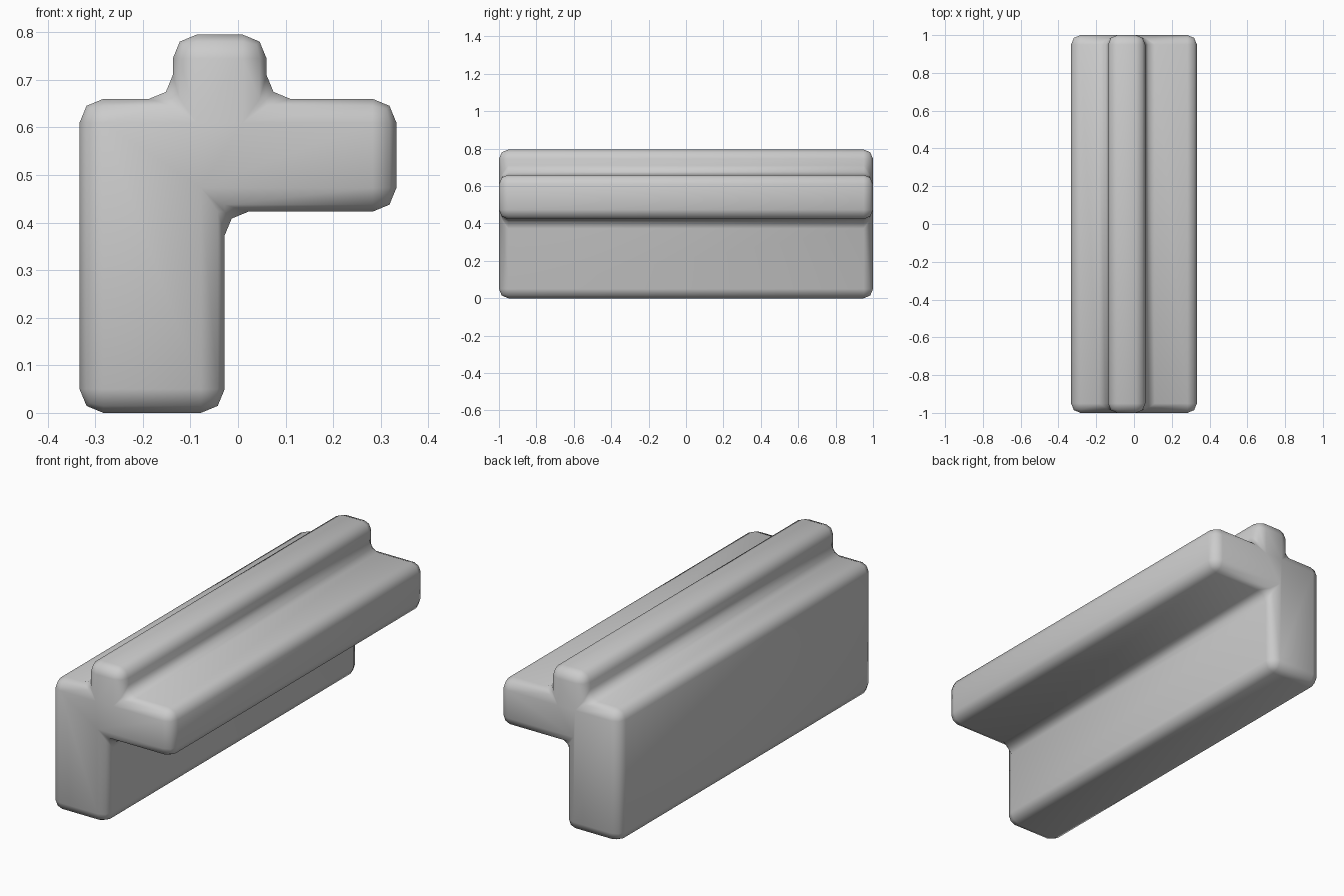
import bpy, bmesh

if "Cube" in bpy.data.objects:
    bpy.data.objects.remove(bpy.data.objects["Cube"])

# L-shaped cross-section with a ridge on top (x, z)
profile = [(-0.333, 0), (-0.028, 0), (-0.028, 0.423), (0.333, 0.423),
           (0.333, 0.66), (0.06, 0.66), (0.06, 0.795), (-0.137, 0.795),
           (-0.137, 0.66), (-0.333, 0.66)]

# Extrude the section along y
bm = bmesh.new()
face = bm.faces.new([bm.verts.new((x, -1, z)) for x, z in profile])
ext = bmesh.ops.extrude_face_region(bm, geom=[face], use_keep_orig=True)
bmesh.ops.translate(bm, vec=(0, 2, 0),
                    verts=[g for g in ext["geom"] if isinstance(g, bmesh.types.BMVert)])
bmesh.ops.recalc_face_normals(bm, faces=bm.faces[:])

# Round every edge
bmesh.ops.bevel(bm, geom=bm.edges[:], offset=0.05, offset_type='OFFSET',
                segments=2, profile=0.5, affect='EDGES', clamp_overlap=True)
bmesh.ops.recalc_face_normals(bm, faces=bm.faces[:])
for f in bm.faces:
    f.smooth = True

mesh = bpy.data.meshes.new("ledge_beam")
bm.to_mesh(mesh)
bm.free()
beam = bpy.data.objects.new("ledge_beam", mesh)
bpy.context.collection.objects.link(beam)
